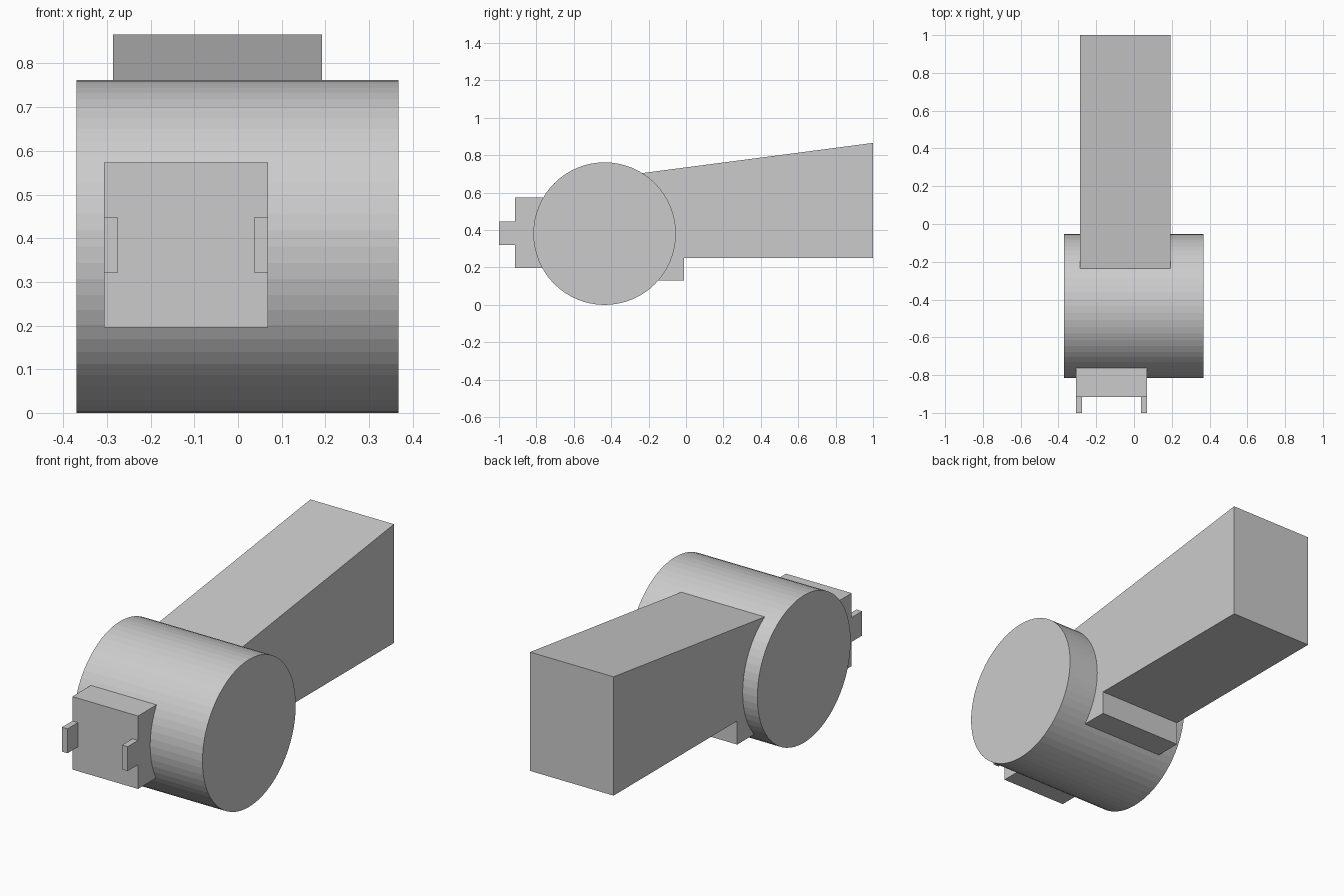
import bpy
from math import pi, cos, sin

if "Cube" in bpy.data.objects:
    bpy.data.objects.remove(bpy.data.objects["Cube"])


def extrude_x(name, profile, x0, x1):
    """Extrude a closed (y, z) profile along x."""
    n = len(profile)
    verts = [(x, y, z) for x in (x0, x1) for y, z in profile]
    faces = [tuple(reversed(range(n))), tuple(range(n, 2 * n))]
    faces += [(i, (i + 1) % n, n + (i + 1) % n, n + i) for i in range(n)]
    mesh = bpy.data.meshes.new(name)
    mesh.from_pydata(verts, [], faces)
    mesh.update()
    obj = bpy.data.objects.new(name, mesh)
    bpy.context.collection.objects.link(obj)
    return obj


def rect(y0, y1, z0, z1):
    return [(y0, z0), (y1, z0), (y1, z1), (y0, z1)]


# Drum lying across the model
R, CY, SIDES = 0.381, -0.435, 64
drum = [(CY + R * cos(2 * pi * i / SIDES), R + R * sin(2 * pi * i / SIDES))
        for i in range(SIDES)]
extrude_x("drum", drum, -0.37, 0.368)

# Tapered arm with a stepped lip underneath, rooted inside the drum
arm = [(-0.30, 0.13), (-0.01, 0.13), (-0.01, 0.252), (1.0, 0.252),
       (1.0, 0.866), (-0.30, 0.696)]
extrude_x("arm", arm, -0.286, 0.192)

# Front block with two small prongs
BX0, BX1, PRONG = -0.307, 0.069, 0.032
extrude_x("front_block", rect(-0.915, -0.70, 0.196, 0.573), BX0, BX1)
for side, x in (("left", BX0), ("right", BX1 - PRONG)):
    extrude_x(side + "_prong", rect(-1.0, -0.915, 0.321, 0.447), x, x + PRONG)
